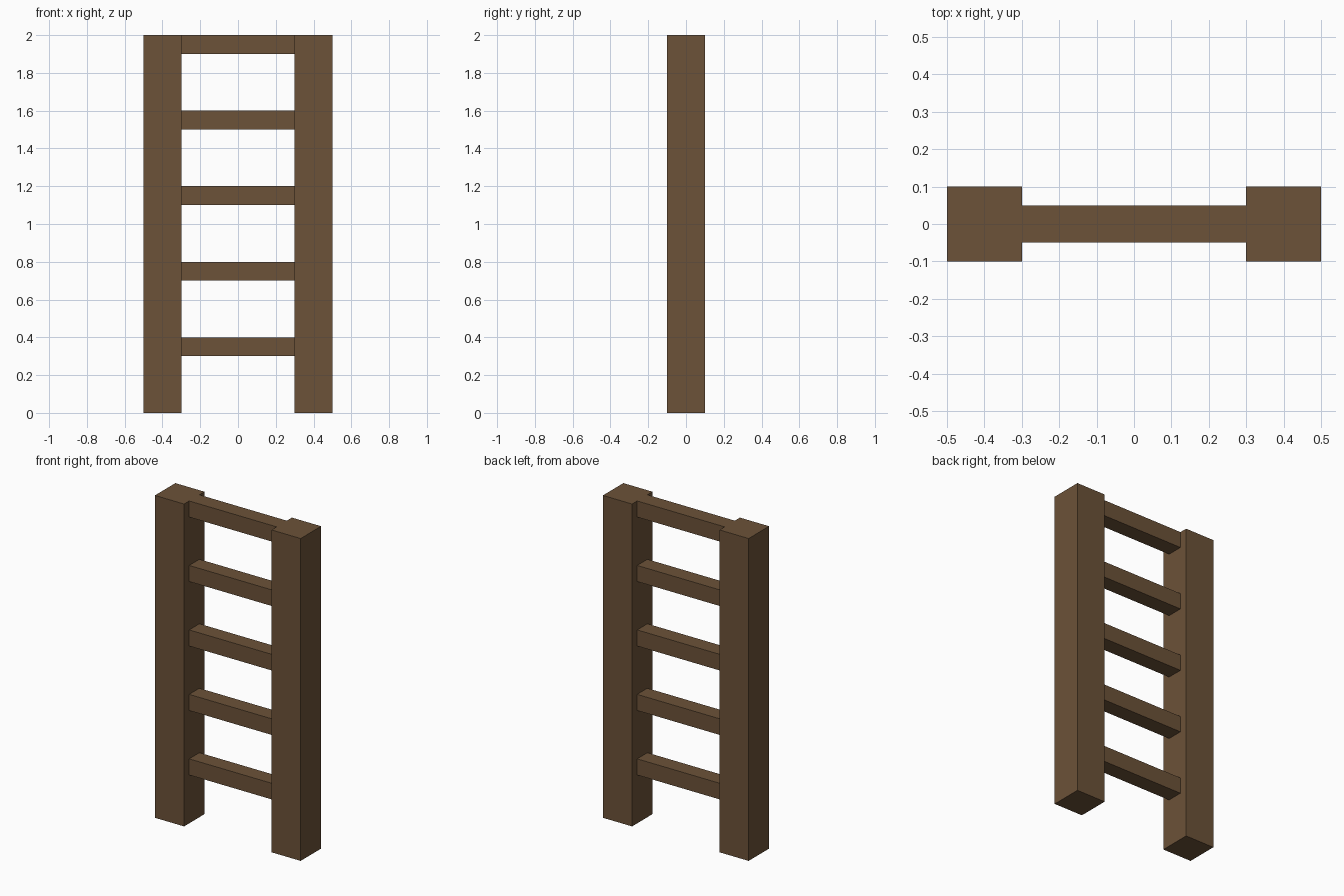
import bpy

if "Cube" in bpy.data.objects:
    bpy.data.objects.remove(bpy.data.objects["Cube"])

wood = bpy.data.materials.new("brown_wood")
wood.diffuse_color = (0.15, 0.085, 0.04, 1)
wood.use_nodes = True
wood.node_tree.nodes["Principled BSDF"].inputs["Base Color"].default_value = wood.diffuse_color


def box(name, size, center):
    bpy.ops.mesh.primitive_cube_add(size=1, location=center)
    obj = bpy.context.object
    obj.name = name
    obj.scale = size
    bpy.ops.object.transform_apply(location=False, rotation=False, scale=True)
    obj.data.materials.append(wood)
    return obj


# Upright rails
for side, x in (("left", -0.4), ("right", 0.4)):
    box(f"{side}_rail", (0.2, 0.2, 2.0), (x, 0, 1.0))

# Evenly spaced rungs, the top one flush with the rails
for i in range(5):
    box(f"rung_{i + 1}", (0.6, 0.1, 0.1), (0, 0, 0.35 + 0.4 * i))
